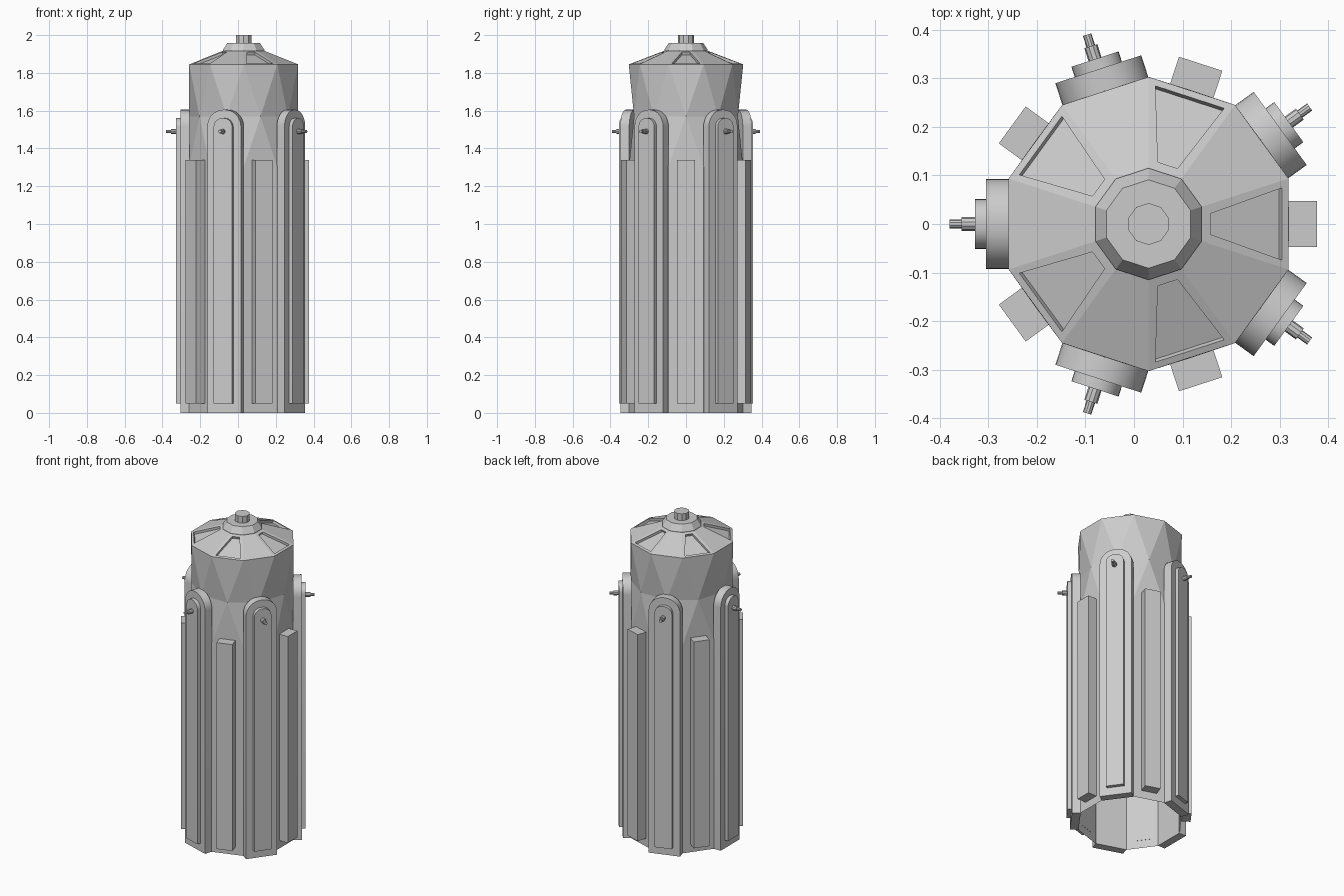
import bpy, bmesh, math
from mathutils import Matrix

if "Cube" in bpy.data.objects:
    bpy.data.objects.remove(bpy.data.objects["Cube"])

CX = 0.03            # axis of the ten-sided body
N = 10
STEP = math.tau / N


def finish(name, bm, smooth=False):
    bmesh.ops.recalc_face_normals(bm, faces=bm.faces)
    me = bpy.data.meshes.new(name)
    bm.to_mesh(me)
    bm.free()
    ob = bpy.data.objects.new(name, me)
    bpy.context.collection.objects.link(ob)
    if smooth:
        bpy.context.view_layer.objects.active = ob
        ob.select_set(True)
        bpy.ops.object.shade_smooth_by_angle(angle=math.radians(30))
        ob.select_set(False)
    return ob


def ring(bm, r, z, phase=0.5):
    return [bm.verts.new((CX + r * math.cos((i + phase) * STEP),
                          r * math.sin((i + phase) * STEP), z)) for i in range(N)]


def bridge(bm, a, b):
    return [bm.faces.new((a[i], a[(i + 1) % N], b[(i + 1) % N], b[i])) for i in range(N)]


def radial_copies(ob, first):
    """Place five copies around the axis, starting at angle first (degrees)."""
    for k in range(5):
        o = ob if k == 0 else ob.copy()
        if k:
            bpy.context.collection.objects.link(o)
        o.name = f"{ob.name.split('.')[0]}_{k + 1}" if k else ob.name
        o.matrix_world = (Matrix.Translation((CX, 0, 0)) @
                          Matrix.Rotation(math.radians(first + 72 * k), 4, 'Z'))


def plate(name, hw, z0, z1, rad, r0, r1, smooth=True):
    """Upright plate facing +x with rounded upper corners."""
    pts = [(-hw, z0), (hw, z0)]
    if rad:
        for s, start in ((1, 0), (-1, 90)):
            for i in range(9):
                a = math.radians(start + i * 90 / 8)
                pts.append((s * (hw - rad) + rad * math.cos(a),
                            z1 - rad + rad * math.sin(a)))
    else:
        pts += [(hw, z1), (-hw, z1)]
    bm = bmesh.new()
    f = bm.faces.new([bm.verts.new((r0, y, z)) for y, z in pts])
    ext = bmesh.ops.extrude_face_region(bm, geom=[f], use_keep_orig=True)
    bmesh.ops.translate(bm, vec=(r1 - r0, 0, 0),
                        verts=[g for g in ext['geom'] if isinstance(g, bmesh.types.BMVert)])
    return finish(name, bm, smooth)


# Body shell: open-bottomed prism with faceted triangular shoulders
bm = bmesh.new()
bottom = ring(bm, 0.303, 0)
low = ring(bm, 0.303, 1.30)
mid = ring(bm, 0.289, 1.57, 1.0)
top = ring(bm, 0.303, 1.845)
bridge(bm, bottom, low)
for other in (low, top):
    for i in range(N):
        j = (i + 1) % N
        bm.faces.new((other[i], other[j], mid[i]))
        bm.faces.new((mid[i], other[j], mid[j]))
finish("body_shell", bm)

# Roof with five recessed windows
bm = bmesh.new()
faces = bridge(bm, ring(bm, 0.303, 1.845), ring(bm, 0.115, 1.917))
bmesh.ops.recalc_face_normals(bm, faces=bm.faces)
if faces[0].normal.z < 0:
    bmesh.ops.reverse_faces(bm, faces=bm.faces)
windows = [faces[i] for i in range(1, N, 2)]   # faces centred on 72-degree steps
bmesh.ops.inset_individual(bm, faces=windows, thickness=0.024, depth=0)
bmesh.ops.inset_individual(bm, faces=windows, thickness=0.0005, depth=-0.015)
finish("roof", bm)

# Roof cap and stub
bm = bmesh.new()
a, b = ring(bm, 0.115, 1.91), ring(bm, 0.115, 1.922)
c = ring(bm, 0.091, 1.958)
bridge(bm, a, b)
bridge(bm, b, c)
bm.faces.new(c)
finish("roof_cap", bm)
bm = bmesh.new()
a, b = ring(bm, 0.043, 1.95), ring(bm, 0.043, 2.0)
bridge(bm, a, b)
bm.faces.new(b)
finish("roof_stub", bm)

# Flat bars, arched panels and their raised inner plates
radial_copies(plate("flat_bar", 0.047, 0.05, 1.34, 0, 0.287, 0.347, False), 0)
radial_copies(plate("arched_panel", 0.093, 0, 1.605, 0.088, 0.286, 0.335), 36)
radial_copies(plate("inner_plate", 0.051, 0.05, 1.56, 0.046, 0.33, 0.357), 36)

# Stepped pins near the tops of the panels
bm = bmesh.new()
for rad, r0, r1 in ((0.014, 0.35, 0.385), (0.009, 0.38, 0.41)):
    m = (Matrix.Translation(((r0 + r1) / 2, 0, 1.49)) @
         Matrix.Rotation(math.pi / 2, 4, 'Y'))
    bmesh.ops.create_cone(bm, cap_ends=True, segments=10, radius1=rad,
                          radius2=rad, depth=r1 - r0, matrix=m)
radial_copies(finish("panel_pin", bm), 36)
